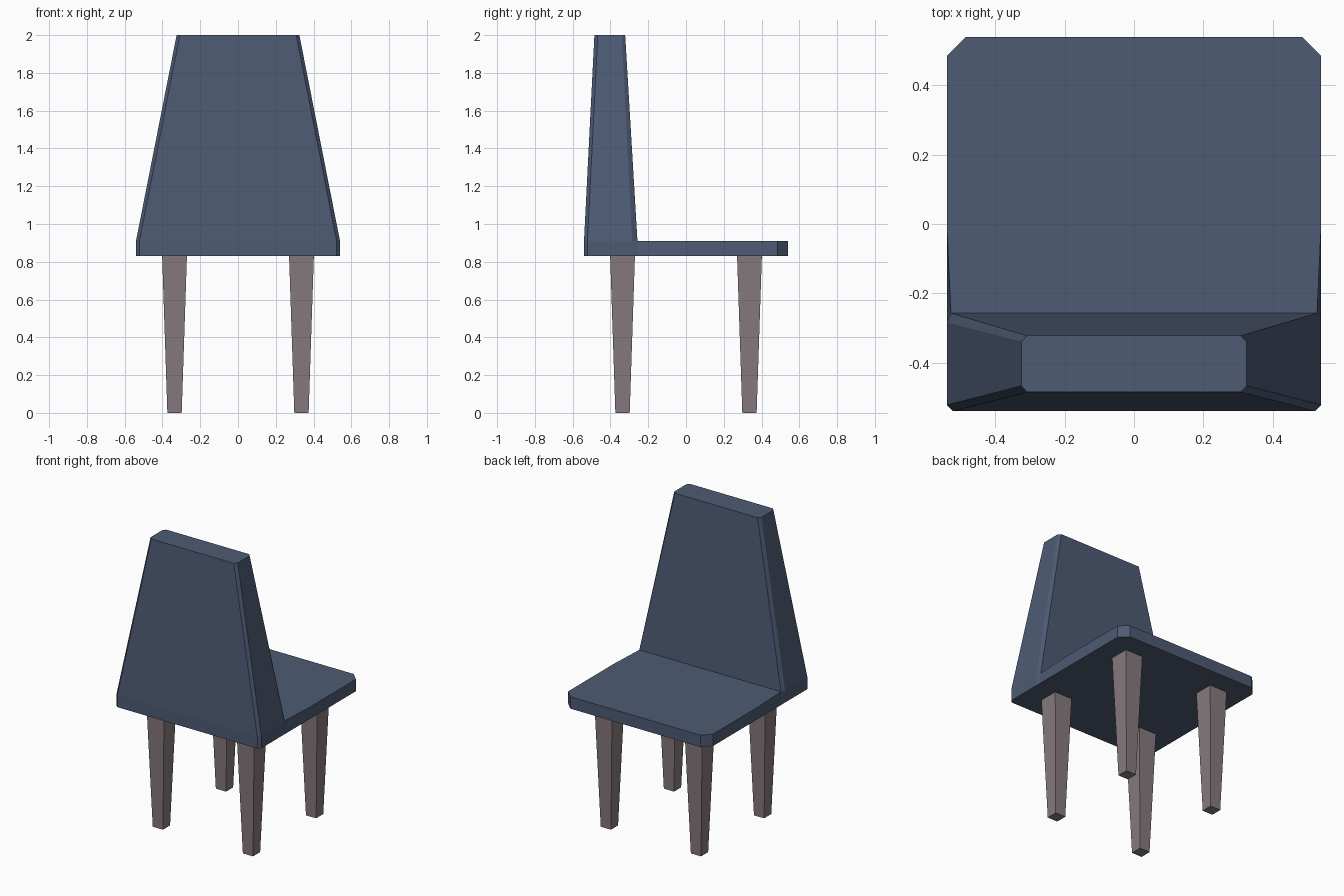
import bpy, bmesh

if "Cube" in bpy.data.objects:
    bpy.data.objects.remove(bpy.data.objects["Cube"])


def material(name, rgb):
    m = bpy.data.materials.new(name)
    m.diffuse_color = (*rgb, 1)
    m.use_nodes = True
    m.node_tree.nodes["Principled BSDF"].inputs["Base Color"].default_value = m.diffuse_color
    return m


slate = material("slate blue", (0.075, 0.104, 0.175))
taupe = material("taupe", (0.242, 0.195, 0.208))


def mirrored(half):
    """Close a right-hand half outline by mirroring it across x = 0."""
    return half + [(-x, y) for x, y in reversed(half)]


def loft(name, bottom, z0, top, z1, mat):
    """Solid between two outlines with the same number of points."""
    bm = bmesh.new()
    lower = [bm.verts.new((x, y, z0)) for x, y in bottom]
    upper = [bm.verts.new((x, y, z1)) for x, y in top]
    n = len(lower)
    for i in range(n):
        j = (i + 1) % n
        bm.faces.new((lower[i], lower[j], upper[j], upper[i]))
    bm.faces.new(lower[::-1])
    bm.faces.new(upper)
    bmesh.ops.recalc_face_normals(bm, faces=bm.faces)
    mesh = bpy.data.meshes.new(name)
    bm.to_mesh(mesh)
    bm.free()
    mesh.materials.append(mat)
    obj = bpy.data.objects.new(name, mesh)
    bpy.context.collection.objects.link(obj)
    return obj


# Seat: clipped corners, upper edge pinched slightly where it meets the backrest
seat_low = [(0.485, 0.54), (0.54, 0.485), (0.54, 0.0), (0.54, -0.255),
            (0.54, -0.285), (0.54, -0.522), (0.522, -0.54)]
seat_high = list(seat_low)
seat_high[3] = (0.528, -0.257)
loft("seat", mirrored(seat_low), 0.83, mirrored(seat_high), 0.91, slate)

# Backrest: tapered slab with chamfered upright edges
back_low = [(0.528, -0.257), (0.54, -0.285), (0.54, -0.522), (0.522, -0.54)]
back_high = [(0.308, -0.322), (0.325, -0.34), (0.325, -0.467), (0.308, -0.485)]
loft("backrest", mirrored(back_low), 0.91, mirrored(back_high), 2.0, slate)

# Legs: four tapered square posts
def square(cx, cy, r):
    return [(cx - r, cy - r), (cx + r, cy - r), (cx + r, cy + r), (cx - r, cy + r)]


for sy, row in ((-1, "front"), (1, "rear")):
    for sx, side in ((-1, "left"), (1, "right")):
        cx, cy = sx * 0.336, sy * 0.336
        loft(f"{row}_{side}_leg", square(cx, cy, 0.038), 0.0,
             square(cx, cy, 0.066), 0.84, taupe)
